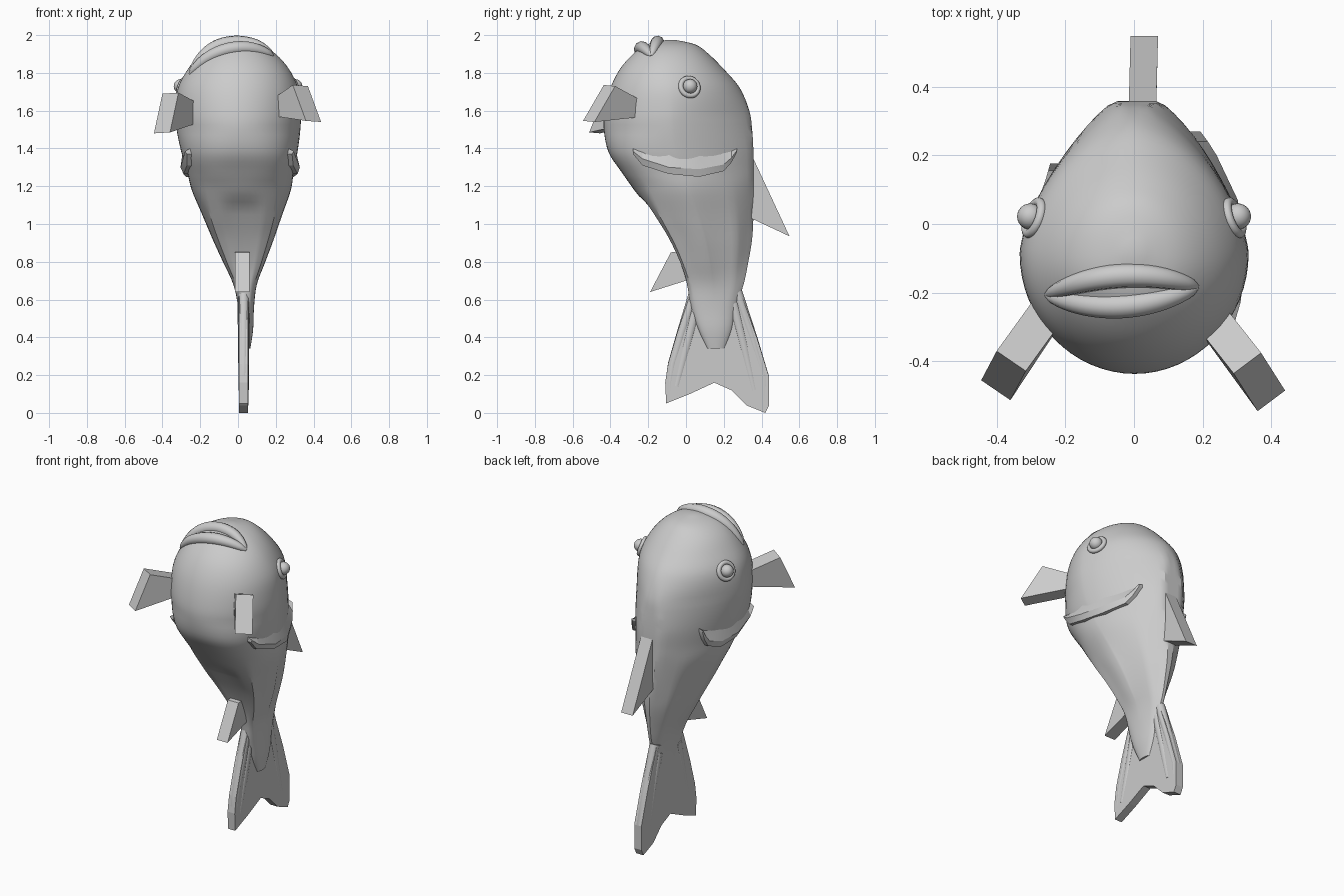
import bpy, bmesh, math
from mathutils import Vector
from mathutils.bvhtree import BVHTree

cube = bpy.data.objects.get("Cube")
if cube:
    bpy.data.objects.remove(cube, do_unlink=True)

grey = bpy.data.materials.new("plain grey")
grey.use_nodes = True
grey.diffuse_color = (0.6, 0.6, 0.6, 1)
grey.node_tree.nodes["Principled BSDF"].inputs["Base Color"].default_value = (0.6, 0.6, 0.6, 1)


def finish(obj, smooth=None):
    """Assign the colour and, where wanted, smooth shading."""
    obj.data.materials.clear()
    obj.data.materials.append(grey)
    bpy.ops.object.select_all(action='DESELECT')
    obj.select_set(True)
    bpy.context.view_layer.objects.active = obj
    if smooth:
        bpy.ops.object.shade_smooth_by_angle(angle=math.radians(smooth))
    return obj


def mesh_object(name, verts, faces, smooth=None):
    me = bpy.data.meshes.new(name)
    me.from_pydata([tuple(v) for v in verts], [], faces)
    bm = bmesh.new()
    bm.from_mesh(me)
    bmesh.ops.recalc_face_normals(bm, faces=bm.faces)
    bm.to_mesh(me)
    bm.free()
    obj = bpy.data.objects.new(name, me)
    bpy.context.collection.objects.link(obj)
    return finish(obj, smooth)


def loft(name, rings, smooth):
    """Skin closed rings of equal length and cap both ends."""
    n = len(rings[0])
    verts = [v for r in rings for v in r]
    faces = [(i * n + j, i * n + (j + 1) % n, (i + 1) * n + (j + 1) % n, (i + 1) * n + j)
             for i in range(len(rings) - 1) for j in range(n)]
    faces += [tuple(range(n)), tuple(range(len(verts) - n, len(verts)))]
    return mesh_object(name, verts, faces, smooth)


def prism(name, outline, offset):
    """Extrude a flat outline along an offset."""
    a = [Vector(p) for p in outline]
    return loft(name, [a, [p + Vector(offset) for p in a]], None)


def tube(name, points, radii, depth):
    """Tapered round strip along a path."""
    cu = bpy.data.curves.new(name, 'CURVE')
    cu.dimensions = '3D'
    cu.bevel_depth = depth
    cu.bevel_resolution = 3
    cu.use_fill_caps = True
    sp = cu.splines.new('POLY')
    sp.points.add(len(points) - 1)
    for p, co, r in zip(sp.points, points, radii):
        p.co = (*co, 1)
        p.radius = r
    obj = bpy.data.objects.new(name, cu)
    bpy.context.collection.objects.link(obj)
    bpy.ops.object.select_all(action='DESELECT')
    obj.select_set(True)
    bpy.context.view_layer.objects.active = obj
    bpy.ops.object.convert(target='MESH')
    return finish(bpy.context.view_layer.objects.active, 50)


# Body sections: height, front y, back y, right x, left x
sections = [
    (1.975, -0.10, -0.06, -0.02, 0.02), (1.95, -0.21, 0.05, -0.12, 0.12),
    (1.90, -0.28, 0.12, -0.20, 0.20), (1.82, -0.35, 0.20, -0.265, 0.27),
    (1.72, -0.40, 0.285, -0.318, 0.318), (1.60, -0.43, 0.335, -0.333, 0.333),
    (1.50, -0.435, 0.35, -0.325, 0.33), (1.38, -0.41, 0.357, -0.30, 0.315),
    (1.28, -0.345, 0.357, -0.27, 0.295), (1.18, -0.275, 0.357, -0.245, 0.28),
    (1.05, -0.19, 0.357, -0.19, 0.235), (0.92, -0.11, 0.35, -0.135, 0.19),
    (0.80, -0.05, 0.33, -0.08, 0.145), (0.68, -0.005, 0.305, -0.025, 0.10),
    (0.56, 0.025, 0.265, 0.0, 0.085), (0.44, 0.065, 0.245, 0.005, 0.08),
    (0.34, 0.11, 0.21, 0.015, 0.065)]
SEG, SUB = 64, 4


def spline(a, b, c, d, t):
    return [0.5 * (2 * q + (r - p) * t + (2 * p - 5 * q + 4 * r - s) * t * t
                   + (3 * q - p - 3 * r + s) * t ** 3) for p, q, r, s in zip(a, b, c, d)]


def ramp(z, start, end):
    """0 at the start height, 1 at the end height."""
    return min(1, max(0, (start - z) / (start - end)))


def body_ring(z, y0, y1, x0, x1):
    xc, hw, yw = (x0 + x1) / 2, (x1 - x0) / 2, y0 + 0.45 * (y1 - y0)
    waist = 1 - ramp(z, 0.75, 0.55)
    # folds and a belly channel below, a wedge shaped back cut flat at the spine
    fold = 0.06 * ramp(z, 1.25, 0.95) * waist
    channel = 0.12 * ramp(z, 1.16, 1.08) * waist
    back = 2 - 0.52 * ramp(z, 1.92, 1.58) * waist
    front = 2 + 0.5 * ramp(z, 1.5, 1.3) + ramp(z, 1.2, 1.0) * waist
    spine = 1 + 0.08 * ramp(z, 1.7, 1.4) * waist
    ring = []
    for j in range(SEG):
        t = 2 * math.pi * j / SEG
        c, s = math.cos(t), math.sin(t)
        e = 2 / (back if s > 0 else front)
        f = 1 - fold * abs(math.sin(4 * t))
        x = xc + hw * f * math.copysign(abs(c) ** e, c)
        if s > 0:
            y = min(y1, yw + (y1 - yw) * f * spine * s ** e)
        else:
            dent = 1 - channel * max(0, 1 - abs(c) / 0.4)
            y = yw - (yw - y0) * f * dent * abs(s) ** e
        ring.append(Vector((x, y, z)))
    return ring


rings = []
last = len(sections) - 1
for i in range(last):
    for k in range(SUB):
        rings.append(body_ring(*spline(sections[max(i - 1, 0)], sections[i], sections[i + 1],
                                       sections[min(i + 2, last)], k / SUB)))
rings.append(body_ring(*sections[-1]))
body = loft("body", rings, 28)

bm = bmesh.new()
bm.from_mesh(body.data)
tree = BVHTree.FromBMesh(bm)
bm.free()


def drape(origin, direction):
    return tree.ray_cast(Vector(origin), Vector(direction))


# Lips draped over the top of the head
for name, sign in (("upper_lip", 1), ("lower_lip", -1)):
    pts, rad = [], []
    for i in range(25):
        s = -1 + i / 12
        x = -0.035 + 0.22 * s
        y = -0.195 + 0.012 * s + sign * 0.044 * (1 - s * s)
        hit = drape((x, y, 3), (0, 0, -1))[0]
        pts.append(hit - Vector((0, 0, 0.004)))
        rad.append(0.2 + 0.8 * math.sqrt(max(0, 1 - s * s)))
    tube(name, pts, rad, 0.036)

# Gill flap: y, top, rim and lower edge heights; the right one is shorter at the back
gill = [(-0.28, 1.40, 1.385, 1.37), (-0.23, 1.38, 1.345, 1.31), (-0.09, 1.365, 1.30, 1.265),
        (0.07, 1.36, 1.29, 1.25), (0.20, 1.375, 1.315, 1.28), (0.24, 1.385, 1.35, 1.325),
        (0.27, 1.40, 1.39, 1.38)]
for side, label, reach in ((1, "left", 1), (-1, "right", 0.65)):
    rows = []
    for y, top, rim, low in gill:
        row = []
        for z, out in ((top, 0.0), (rim, 0.03), (low, 0.025), (low, -0.04), (top, -0.04)):
            hit = drape((side, y * reach if y > 0 else y, z), (-side, 0, 0))[0]
            row.append(hit + Vector((side * out, 0, 0)))
        rows.append(row)
    loft(label + "_gill", rows, 25)

    # Eye ball in a raised ring, facing out of the head
    hit, normal = drape((side, 0.018, 1.725), (-side, 0, 0))[:2]
    if normal.x * side < 0:
        normal = -normal
    bpy.ops.mesh.primitive_uv_sphere_add(segments=24, ring_count=14, radius=0.038,
                                         location=hit + normal * 0.012)
    ball = bpy.context.object
    ball.name = label + "_eye"
    finish(ball, 60)
    bpy.ops.mesh.primitive_torus_add(major_radius=0.048, minor_radius=0.014, major_segments=32,
                                     minor_segments=10, location=hit,
                                     rotation=normal.to_track_quat('Z', 'Y').to_euler())
    ring = bpy.context.object
    ring.name = label + "_eye_ring"
    finish(ring, 60)

# Side fins: thick four-sided blades
prism("left_side_fin", [(0.24, -0.21, 1.64), (0.37, -0.375, 1.73),
                        (0.44, -0.485, 1.54), (0.24, -0.21, 1.57)], (-0.08, -0.06, 0.006))
prism("right_side_fin", [(-0.27, -0.19, 1.62), (-0.40, -0.37, 1.69),
                         (-0.445, -0.455, 1.48), (-0.27, -0.19, 1.54)], (0.085, -0.058, 0.005))

# Back fin and lower front fin
prism("back_fin", [(-0.015, 0.30, 1.40), (-0.015, 0.355, 1.35), (-0.01, 0.548, 0.935),
                   (-0.015, 0.345, 1.03), (-0.015, 0.28, 1.05)], (0.08, 0, 0))
prism("lower_fin", [(-0.015, 0.04, 0.86), (-0.015, -0.08, 0.85), (-0.015, -0.19, 0.64),
                    (-0.015, 0.0, 0.70), (-0.015, 0.06, 0.72)], (0.075, 0, 0))

# Tail plate with thick rims and raised rays
tail = [(0.02, 0.62), (-0.045, 0.43), (-0.095, 0.26), (-0.11, 0.16), (-0.105, 0.05), (0.02, 0.10),
        (0.15, 0.16), (0.24, 0.12), (0.32, 0.04), (0.42, 0.0), (0.44, 0.04), (0.44, 0.19),
        (0.375, 0.40), (0.29, 0.63)]
prism("tail_fin", [(0.004, y, z) for y, z in tail], (0.05, 0, 0))
edges = {"front_tail_rim": ([(0.045, 0.64), (-0.02, 0.43), (-0.07, 0.26), (-0.085, 0.16), (-0.08, 0.08)], 0.027),
         "back_tail_rim": ([(0.27, 0.64), (0.35, 0.40), (0.415, 0.19), (0.415, 0.04)], 0.027),
         "front_tail_ray": ([(0.06, 0.58), (0.01, 0.38), (-0.05, 0.14)], 0.03),
         "back_tail_ray": ([(0.25, 0.58), (0.30, 0.38), (0.36, 0.12)], 0.03)}
for name, (path, depth) in edges.items():
    n = len(path) - 1
    tube(name, [(0.03, y, z) for y, z in path], [1.1 - 0.2 * i / n for i in range(n + 1)], depth)
